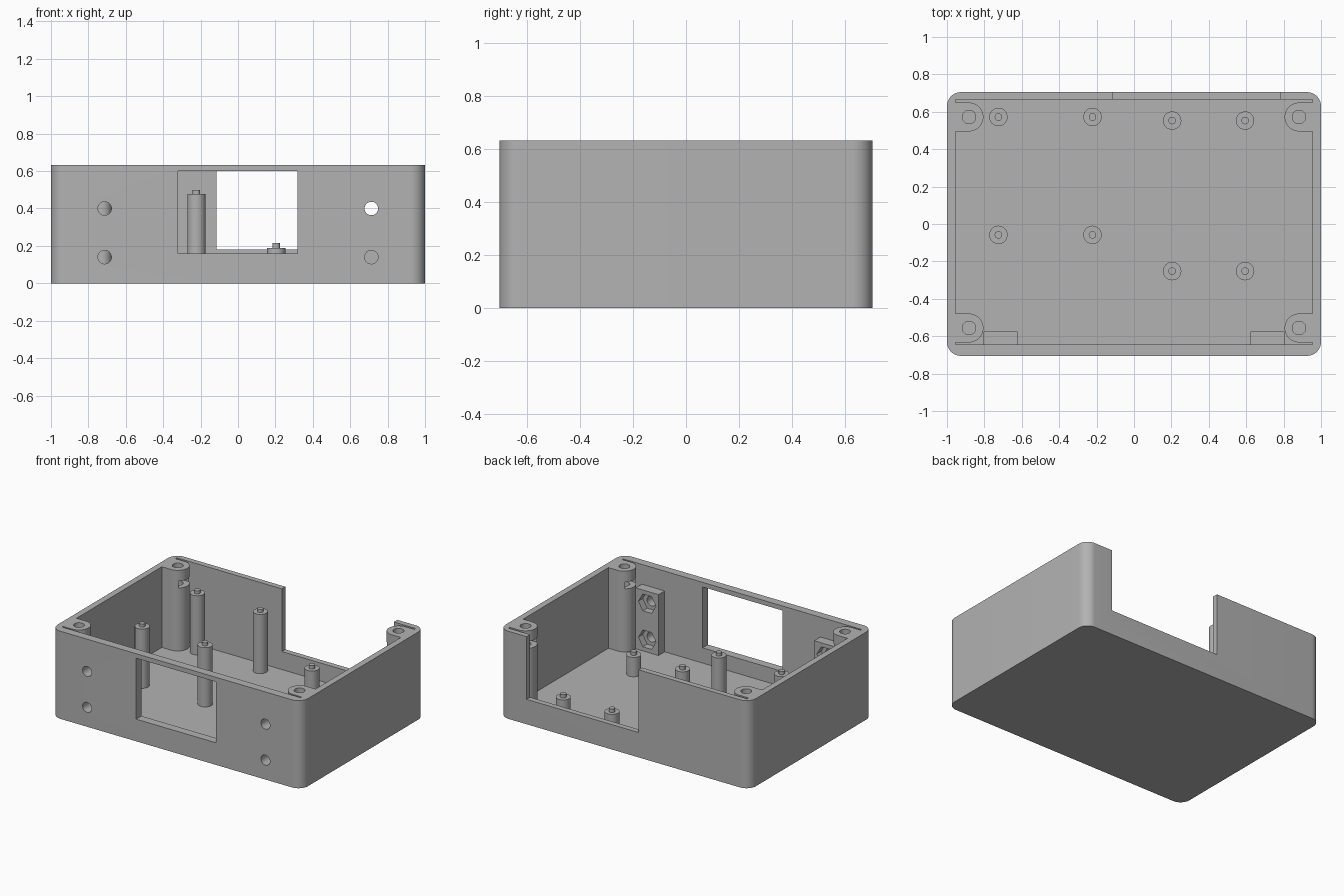
import bpy, bmesh
from math import cos, sin, pi, radians

if "Cube" in bpy.data.objects:
    bpy.data.objects.remove(bpy.data.objects["Cube"])

grey = bpy.data.materials.new("plain grey")
grey.use_nodes = True
GREY = (0.45, 0.45, 0.45, 1)
grey.diffuse_color = GREY
grey.node_tree.nodes["Principled BSDF"].inputs["Base Color"].default_value = GREY


# Profiles
def arc(x, y, r, start, end, n):
    return [(x + r * cos(radians(start + (end - start) * i / n)),
             y + r * sin(radians(start + (end - start) * i / n))) for i in range(n + 1)]


def circle(x, y, r, n=32, turn=0):
    return arc(x, y, r, turn, turn + 360, n)[:-1]


def rect(x0, x1, y0, y1):
    return [(x0, y0), (x1, y0), (x1, y1), (x0, y1)]


def rounded(w, d, r):
    pts = []
    for i, (sx, sy) in enumerate([(1, 1), (-1, 1), (-1, -1), (1, -1)]):
        pts += arc(sx * (w - r), sy * (d - r), r, i * 90, i * 90 + 90, 12)
    return pts


# Solid extruded along z, or along y when the profile is drawn in x and z
def prism(name, pts, lo, hi, along_y=False):
    bm = bmesh.new()
    place = (lambda u, v, w: (u, w, v)) if along_y else (lambda u, v, w: (u, v, w))
    bottom = [bm.verts.new(place(u, v, lo)) for u, v in pts]
    top = [bm.verts.new(place(u, v, hi)) for u, v in pts]
    bm.faces.new(bottom)
    bm.faces.new(top)
    for i in range(len(pts)):
        j = (i + 1) % len(pts)
        bm.faces.new((bottom[i], bottom[j], top[j], top[i]))
    bmesh.ops.recalc_face_normals(bm, faces=bm.faces)
    mesh = bpy.data.meshes.new(name)
    bm.to_mesh(mesh)
    bm.free()
    mesh.materials.append(grey)
    obj = bpy.data.objects.new(name, mesh)
    bpy.context.collection.objects.link(obj)
    return obj


def select(obj):
    bpy.ops.object.select_all(action='DESELECT')
    obj.select_set(True)
    bpy.context.view_layer.objects.active = obj


def cut(target, cutter):
    mod = target.modifiers.new("cut", 'BOOLEAN')
    mod.operation = 'DIFFERENCE'
    mod.solver = 'EXACT'
    mod.object = cutter
    select(target)
    bpy.ops.object.modifier_apply(modifier=mod.name)
    bpy.data.objects.remove(cutter)


def smooth(obj):
    select(obj)
    bpy.ops.object.shade_smooth_by_angle(angle=radians(30))


HEIGHT, FLOOR = 0.633, 0.05
BOSS_X, BOSS_R = 0.882, 0.077
BOSS_YS = (0.572, -0.556)

# Cavity, leaving room for the corner bosses and the nut blocks
cavity = prism("cavity", rect(-0.955, 0.955, -0.645, 0.665), FLOOR, 0.8)
for s in (1, -1):
    for y in BOSS_YS:
        d_shape = [(s * u, v) for u, v in
                   arc(BOSS_X, y, BOSS_R, 90, 270, 24) + [(1.1, y - BOSS_R), (1.1, y + BOSS_R)]]
        cut(cavity, prism("boss", d_shape, 0, 1))
    cut(cavity, prism("block", rect(*sorted((s * 0.622, s * 0.805)), -0.7, -0.575), 0, 0.49))

# Open enclosure with front window and rear notch
shell = prism("enclosure", rounded(1, 0.705, 0.075), 0, HEIGHT)
cut(shell, cavity)
cut(shell, prism("window", rect(-0.32, 0.318, 0.16, 0.6), -0.8, -0.62, True))
cut(shell, prism("notch", rect(-0.115, 0.78, 0.18, 0.8), 0.655, 0.8, True))

for s in (1, -1):
    # Lid screw holes and nut slots in the bosses
    for y in BOSS_YS:
        cut(shell, prism("slot", rect(*sorted((s * 0.75, s * 0.93)), y - 0.06, y + 0.06),
                         0.505, 0.555))
        cut(shell, prism("screw", circle(s * BOSS_X, y, 0.036), 0.42, 0.8))
    # Front screw holes with hexagonal nut pockets
    for z in (0.14, 0.4):
        cut(shell, prism("hole", circle(s * 0.713, z, 0.036), -0.8, -0.5, True))
        cut(shell, prism("pocket", circle(s * 0.713, z, 0.07, 6), -0.625, -0.5, True))
smooth(shell)


# Standoffs with locating pins
def standoff(name, x, y, top, pin_top):
    smooth(prism(name + "_post", circle(x, y, 0.049), FLOOR - 0.01, top))
    smooth(prism(name + "_pin", circle(x, y, 0.02, 24), top - 0.01, pin_top))


for x in (-0.725, -0.222):
    for y in (0.572, -0.058):
        standoff("tall_standoff", x, y, 0.478, 0.5)
for x in (0.204, 0.594):
    for y in (0.553, -0.252):
        standoff("short_standoff", x, y, 0.19, 0.215)
